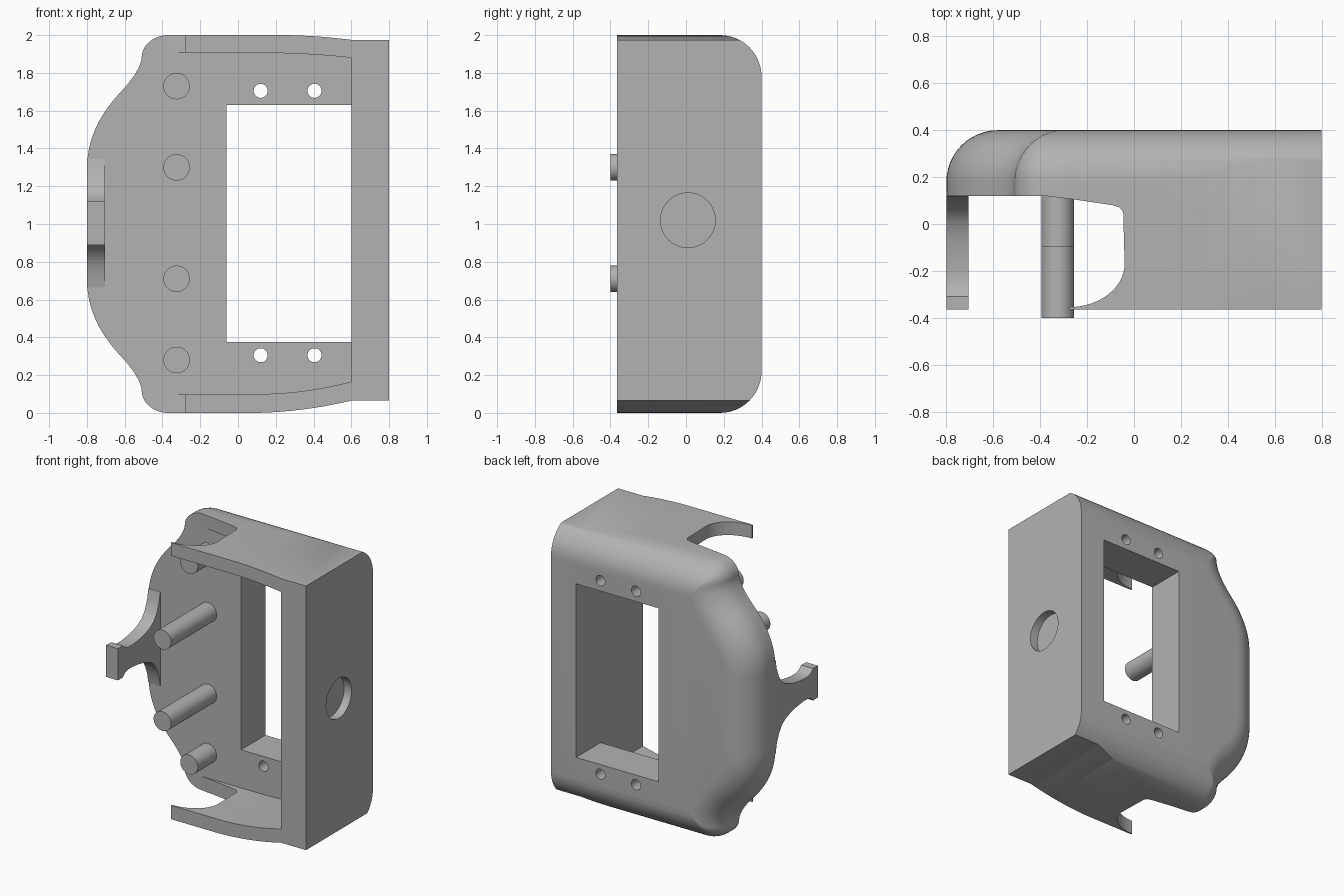
import bpy, bmesh, math
from mathutils import Vector, Matrix

cube = bpy.data.objects.get("Cube")
if cube:
    bpy.data.objects.remove(cube)

FRONT, BACK, FLOOR, R = -0.365, 0.4, 0.12, 0.22
RIGHT = 0.8

grey = bpy.data.materials.new("plain grey")
grey.use_nodes = True
grey.diffuse_color = (0.45, 0.45, 0.45, 1)
grey.node_tree.nodes["Principled BSDF"].inputs["Base Color"].default_value = grey.diffuse_color


def make_object(name, bm):
    bmesh.ops.recalc_face_normals(bm, faces=bm.faces[:])
    mesh = bpy.data.meshes.new(name)
    bm.to_mesh(mesh)
    bm.free()
    mesh.materials.append(grey)
    obj = bpy.data.objects.new(name, mesh)
    bpy.context.collection.objects.link(obj)
    return obj


def prism(name, profile, axis, start, end):
    """Extrude a 2D profile along x, y or z."""
    bm = bmesh.new()
    place = {"x": lambda a, b, c: (c, a, b),
             "y": lambda a, b, c: (a, c, b),
             "z": lambda a, b, c: (a, b, c)}[axis]
    face = bm.faces.new([bm.verts.new(place(a, b, start)) for a, b in profile])
    ext = bmesh.ops.extrude_face_region(bm, geom=[face])
    moved = [g for g in ext["geom"] if isinstance(g, bmesh.types.BMVert)]
    bmesh.ops.translate(bm, verts=moved, vec=Vector(place(0, 0, end - start)))
    return make_object(name, bm)


def rod(name, axis, centre, radius, depth):
    bm = bmesh.new()
    turn = Matrix.Rotation(math.pi / 2, 4, "X" if axis == "y" else "Y")
    bmesh.ops.create_cone(bm, cap_ends=True, segments=48, radius1=radius, radius2=radius,
                          depth=depth, matrix=Matrix.Translation(centre) @ turn)
    return make_object(name, bm)


def smooth(obj):
    bpy.ops.object.select_all(action="DESELECT")
    obj.select_set(True)
    bpy.context.view_layer.objects.active = obj
    bpy.ops.object.shade_smooth_by_angle(angle=math.radians(30))


def cut(obj, cutter):
    cutter.hide_render = True
    mod = obj.modifiers.new("cut", "BOOLEAN")
    mod.operation, mod.solver, mod.object = "DIFFERENCE", "EXACT", cutter
    bpy.context.view_layer.objects.active = obj
    bpy.ops.object.modifier_apply(modifier=mod.name)
    bpy.data.objects.remove(cutter)


def bend(x0, z0, x1, z1, steps=14):
    """Line that leaves horizontally and bows towards its end."""
    return [(x0 + (x1 - x0) * i / steps, z0 + (z1 - z0) * (i / steps) ** 2)
            for i in range(steps + 1)]


# Left outline of the housing: rounded shoulder, hollow, then a broad bulge
def outline(z):
    u = max(0.0, min(z, 2 - z))
    if u < 0.12:
        return -0.37 - 0.14 * math.sqrt(max(0, 1 - (1 - u / 0.12) ** 2))
    if u < 0.3:
        return -0.51 - 0.11 * ((u - 0.12) / 0.18) ** 1.55
    return -0.62 - 0.18 * (1 - max(0, 1 - (u - 0.3) / 0.42) ** 2.2)


def inset(z, d):
    angles = [math.pi * (k / 80 - 0.5) for k in range(81)]
    return max(outline(z + d * math.sin(a)) + d * math.cos(a) for a in angles)


# Housing: outline rings stacked towards the back with a rounded rim
def housing_block(count=90, steps=12):
    layers = [(0, FRONT)]
    for i in range(steps + 1):
        a = math.pi / 2 * i / steps
        layers.append((R * (1 - math.cos(a)), BACK - R + R * math.sin(a)))
    bm = bmesh.new()
    rings = []
    for d, y in layers:
        zs = [d + (1 - d) * (1 - math.cos(math.pi * i / count)) for i in range(count + 1)]
        pts = [(inset(z, d), z) for z in zs] + [(RIGHT, 2 - d), (RIGHT, d)]
        rings.append([bm.verts.new((x, y, z)) for x, z in pts])
    for low, high in zip(rings, rings[1:]):
        n = len(low)
        for i in range(n):
            j = (i + 1) % n
            bm.faces.new((low[i], low[j], high[j], high[i]))
    bm.faces.new(rings[0])
    bm.faces.new(rings[-1])
    return make_object("housing", bm)


housing = housing_block()

# Hollow interior with bowed top and bottom walls
cavity = ([(-1, 0.1)] + bend(0.1, 0.1, 0.6, 0.165)
          + bend(0.15, 1.905, 0.6, 1.88)[::-1] + [(-1, 1.905)])
cut(housing, prism("cavity_cutter", cavity, "y", -1, FLOOR))

# Open left side, with curved notches leaving pointed wall tips
sweep = [(-0.28 + 0.24 * math.cos(a), -0.17 - 0.185 * math.sin(a))
         for a in (math.pi / 2 * i / 14 for i in range(15))]
notch = [(-1, FLOOR), (-0.38, FLOOR), (-0.25, 0.104), (-0.09, 0.08), (-0.06, 0.07),
         (-0.046, 0.05)] + sweep + [(-0.28, -1), (-1, -1)]
cut(housing, prism("notch_cutter", notch, "z", -1, 3))

# Tapered outer faces at top and bottom
top_trim = bend(0.2, 2.0005, 0.6, 1.975) + [(1, 1.975), (1, 3), (0.2, 3)]
low_trim = bend(0.05, -0.0005, 0.6, 0.065) + [(1, 0.065), (1, -1), (0.05, -1)]
for profile in (top_trim, low_trim):
    cut(housing, prism("trim_cutter", profile, "y", -1, 1))

# Window, screw holes and round side recess
window = [(-0.06, 0.375), (0.6, 0.375), (0.6, 1.63), (-0.06, 1.63)]
cut(housing, prism("window_cutter", window, "y", 0, 1))
for x in (0.12, 0.405):
    for z in (0.305, 1.705):
        cut(housing, rod("hole_cutter", "y", (x, 0.3, z), 0.037, 0.8))
cut(housing, rod("recess_cutter", "x", (RIGHT, 0.01, 1.02), 0.145, 0.12))
smooth(housing)

# Pegs: long inner pair, short outer pair
for name, z, tip in (("lower_short_peg", 0.28, -0.095), ("lower_long_peg", 0.71, -0.4),
                     ("upper_long_peg", 1.3, -0.4), ("upper_short_peg", 1.73, -0.095)):
    base = FLOOR + 0.02
    smooth(rod(name, "y", (-0.325, (base + tip) / 2, z), 0.07, base - tip))

# Side clip: flared root, narrow neck and square head
half = [(0.14, 0.34), (0.118, 0.34), (0.105, 0.27), (0.08, 0.205), (0.045, 0.155),
        (0, 0.125), (-0.06, 0.102), (-0.13, 0.088), (-0.2, 0.08), (-0.25, 0.081),
        (-0.285, 0.092), (-0.31, 0.115), (FRONT, 0.115)]
clip = [(y, 1.005 + w) for y, w in half] + [(y, 1.005 - w) for y, w in reversed(half)]
smooth(prism("side_clip", clip, "x", -0.8, -0.705))
